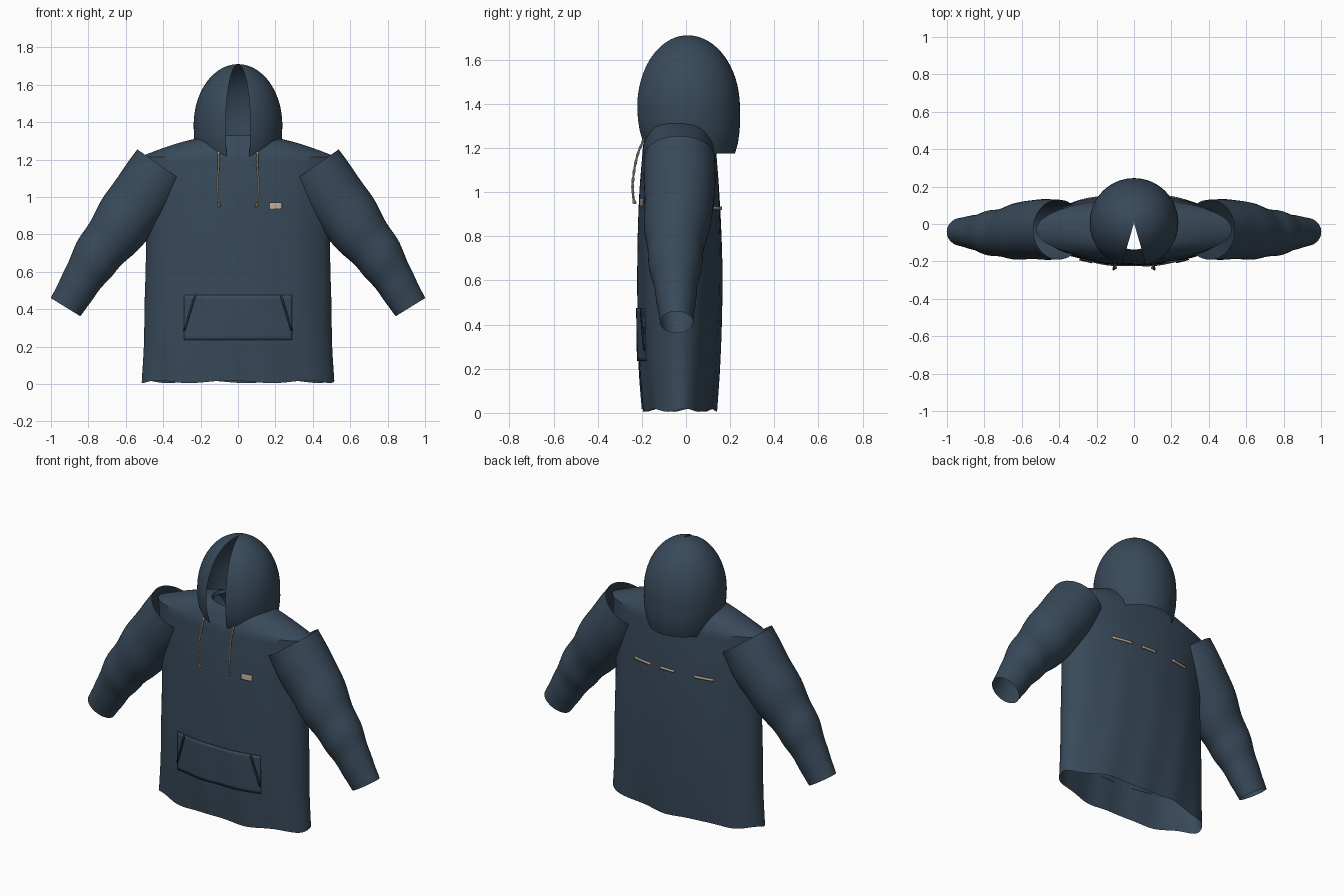
import bpy, bmesh, math
from mathutils import Vector

if "Cube" in bpy.data.objects:
    bpy.data.objects.remove(bpy.data.objects["Cube"])


def material(name, rgb):
    m = bpy.data.materials.new(name)
    m.diffuse_color = (*rgb, 1)
    m.use_nodes = True
    m.node_tree.nodes["Principled BSDF"].inputs["Base Color"].default_value = m.diffuse_color
    return m


NAVY = material("navy fabric", (0.040, 0.068, 0.102))
DARK = material("dark navy trim", (0.015, 0.024, 0.036))
TAN = material("tan cord", (0.55, 0.43, 0.32))


def skin(name, rings, mat, closed=True, solid=0):
    """Join a list of point rings into one smooth surface."""
    bm = bmesh.new()
    vs = [[bm.verts.new(p) for p in r] for r in rings]
    n = len(vs[0])
    for a, b in zip(vs, vs[1:]):
        for i in range(n if closed else n - 1):
            j = (i + 1) % n
            bm.faces.new((a[i], a[j], b[j], b[i]))
    bmesh.ops.remove_doubles(bm, verts=bm.verts, dist=1e-5)
    bmesh.ops.recalc_face_normals(bm, faces=bm.faces)
    me = bpy.data.meshes.new(name)
    bm.to_mesh(me)
    bm.free()
    ob = bpy.data.objects.new(name, me)
    bpy.context.collection.objects.link(ob)
    me.materials.append(mat)
    bpy.ops.object.select_all(action='DESELECT')
    ob.select_set(True)
    bpy.context.view_layer.objects.active = ob
    bpy.ops.object.shade_smooth_by_angle(angle=math.radians(35))
    if solid:
        s = ob.modifiers.new("thickness", 'SOLIDIFY')
        s.thickness = solid
        s.offset = 0
    return ob


def spline(rows, t):
    """Catmull-Rom through equally weighted rows, t in 0..1."""
    f = t * (len(rows) - 1)
    i = min(int(f), len(rows) - 2)
    f -= i
    b, c = rows[i], rows[i + 1]
    a = rows[i - 1] if i else [2 * p - q for p, q in zip(b, c)]
    d = rows[i + 2] if i + 2 < len(rows) else [2 * q - p for p, q in zip(b, c)]
    return [0.5 * (2 * q + (r - p) * f + (2 * p - 5 * q + 4 * r - s) * f * f
                   + (3 * q - p - 3 * r + s) * f ** 3) for p, q, r, s in zip(a, b, c, d)]


# ---- torso: half width, front y, back y at even heights 0.012 .. 1.215
BODY = [(.515, -.198, .138), (.503, -.214, .152), (.500, -.220, .160), (.494, -.221, .164),
        (.492, -.218, .160), (.502, -.210, .150), (.522, -.194, .134)]
Z0, Z1 = .012, 1.215


def body_at(z):
    rx, yf, yb = spline(BODY, min(1, max(0, (z - Z0) / (Z1 - Z0))))
    return rx, (yf + yb) / 2, (yb - yf) / 2


def fold(x, z):
    return .004 * math.sin(26 * x + 4 * z) * max(0, 1 - z / 1.15)


def surface(x, z, side, off):
    rx, cy, ry = body_at(z)
    return Vector((x, cy + fold(x, z) + side * (ry * math.sqrt(max(0, 1 - (x / rx) ** 2)) + off), z))


N = 96
ang = [2 * math.pi * i / N for i in range(N)]
rings = []
for k in range(37):
    z = Z0 + (Z1 - Z0) * k / 36
    rx, cy, ry = body_at(z)
    ring = []
    for a in ang:
        x = rx * math.cos(a)
        wave = .007 * math.sin(7 * a + .6) * (1 - k / 3) if k < 3 else 0
        ring.append((x, cy + ry * math.sin(a) + fold(x, z), max(0, z + wave)))
    rings.append(ring)
# shoulder slope up to the neck hole, then a small inner neckband
for k in range(1, 9):
    t = k / 8
    rx, ry, z = .522 + (.14 - .522) * t, .164 + (.112 - .164) * t, Z1 + .115 * t + .012 * math.sin(math.pi * t)
    rings.append([(rx * math.cos(a), -.03 + ry * math.sin(a), z) for a in ang])
rings.append([(.132 * math.cos(a), -.03 + .106 * math.sin(a), 1.312) for a in ang])
skin("torso", rings, NAVY)

# ---- sleeves: centre x, y, z, radius in plane, radius in y
ARM = [(.403, -.030, 1.160, .165, .160), (.537, -.030, .968, .168, .160),
       (.670, -.045, .792, .147, .138), (.775, -.048, .652, .124, .115),
       (.850, -.045, .528, .104, .092), (.922, -.042, .411, .093, .075)]
for side, label in ((-1, "left"), (1, "right")):
    rings = []
    M = 50
    for k in range(M + 1):
        t = k / M
        x, y, z, r, ry = spline(ARM, t)
        p, q = spline(ARM, max(0, t - .02)), spline(ARM, min(1, t + .02))
        d = Vector((q[0] - p[0], q[2] - p[2])).normalized()
        nx, nz = -d.y, d.x
        ring = []
        for i in range(48):
            a = 2 * math.pi * i / 48
            w = 1 + .03 * math.sin(t * 24 + math.cos(a)) * math.sin(math.pi * t) if t < .9 else 1
            c, s = r * w * math.cos(a), ry * w * math.sin(a)
            ring.append((side * (x + nx * c), y + s, z + nz * c))
        rings.append(ring)
    skin(label + "_sleeve", rings, NAVY)

# ---- hood: revolved dome with a wedge-shaped front opening
prof = [(.200, 1.175, .022), (.218, 1.22, .017), (.231, 1.28, .012), (.236, 1.33, .009)]
for k in range(25):
    a = math.pi / 2 * k / 24
    prof.append((max(.002, .237 * math.cos(a)), 1.385 + .325 * math.sin(a), .007))
gap = math.radians(16)
rings = []
for r, z, cy in prof:
    ring = []
    for i in range(73):
        a = -math.pi / 2 + gap + (2 * math.pi - 2 * gap) * i / 72
        ring.append((r * math.cos(a), cy + r * math.sin(a), z))
    rings.append(ring)
skin("hood", rings, NAVY, closed=False)


# ---- plates that follow the body surface
def plate(name, corners, mat, side=-1, off=.005, nu=24, nv=6):
    """corners: bottom left, bottom right, top left, top right as (x, z)."""
    bl, br, tl, tr = [Vector(c) for c in corners]
    grid = []
    for j in range(nv + 1):
        l, r = bl.lerp(tl, j / nv), br.lerp(tr, j / nv)
        row = [l.lerp(r, i / nu) for i in range(nu + 1)]
        grid.append([surface(p.x, p.y, side, off) for p in row])
    return skin(name, grid, mat, closed=False, solid=.006)


def box(x0, x1, z0, z1):
    return (x0, z0), (x1, z0), (x0, z1), (x1, z1)


plate("front_pocket", box(-.288, .288, .235, .475), NAVY, off=.003, nu=48, nv=12)
for s, label in ((-1, "left"), (1, "right")):
    plate(label + "_pocket_slit", ((s * .282, .285), (s * .293, .285), (s * .225, .472), (s * .236, .472)),
          DARK, off=.009, nu=2)
# plain trim patches where the garment carries a pale print
plate("chest_patch", box(.168, .235, .935, .970), TAN, nu=6)
for i, (a, b) in enumerate(((-.28, -.16), (-.03, .07), (.14, .27))):
    plate("back_strip_%d" % (i + 1), box(a, b, .920, .934), TAN, side=1, nu=8, nv=2)

# ---- drawstrings: thin curved cords hanging from the hood
PATH = [(.104, -.190, 1.245), (.104, -.222, 1.16), (.110, -.240, 1.06), (.106, -.240, .99), (.098, -.232, .945)]
for s, label in ((-1, "left"), (1, "right")):
    rings = []
    for k in range(41):
        x, y, z = spline(PATH, k / 40)
        r = .0055 + .0012 * math.sin(k * 1.6) if k < 37 else .0085
        if k in (0, 40):
            r = .0001
        rings.append([(s * x + r * math.cos(a), y + r * math.sin(a), z)
                      for a in [math.pi * i / 4 for i in range(8)]])
    skin(label + "_drawstring", rings, TAN)
